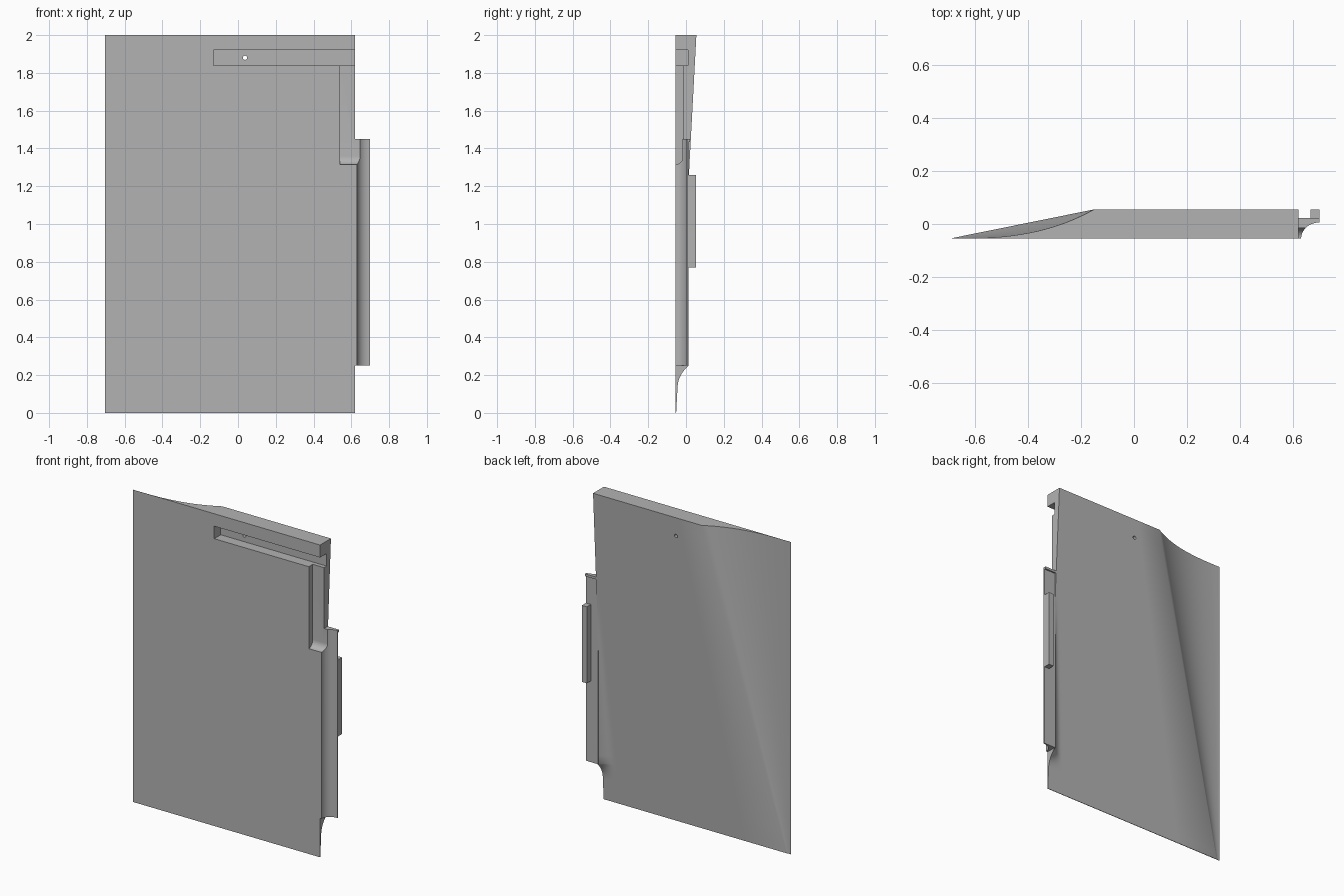
import bpy, bmesh, math
from mathutils import Matrix

cube = bpy.data.objects.get("Cube")
if cube:
    bpy.data.objects.remove(cube, do_unlink=True)

grey = bpy.data.materials.new("plain_grey")
grey.use_nodes = True
grey.diffuse_color = (0.45, 0.45, 0.45, 1)
grey.node_tree.nodes["Principled BSDF"].inputs["Base Color"].default_value = grey.diffuse_color

LEFT, RIGHT, FRONT, HEIGHT = -0.705, 0.62, -0.055, 2.0
GRIP_BOTTOM, GRIP_TOP, GRIP_BACK = 0.25, 1.45, 0.013


def finish(bm, name):
    bmesh.ops.recalc_face_normals(bm, faces=bm.faces[:])
    mesh = bpy.data.meshes.new(name)
    bm.to_mesh(mesh)
    bm.free()
    obj = bpy.data.objects.new(name, mesh)
    bpy.context.collection.objects.link(obj)
    mesh.materials.append(grey)
    return obj


def box(name, x, y, z):
    bm = bmesh.new()
    bmesh.ops.create_cube(bm, size=1)
    for v in bm.verts:
        for i, (a, b) in enumerate((x, y, z)):
            v.co[i] = a if v.co[i] < 0 else b
    return finish(bm, name)


def prism(name, outline, axis, start, end):
    """Extrude a closed 2D outline along axis 0 (y, z outline) or 2 (x, y outline)."""
    bm = bmesh.new()
    at = (lambda p, q: (q, *p)) if axis == 0 else (lambda p, q: (*p, q))
    rings = [[bm.verts.new(at(p, q)) for p in outline] for q in (start, end)]
    n = len(outline)
    for ring in rings:
        bm.faces.new(ring)
    for i in range(n):
        j = (i + 1) % n
        bm.faces.new((rings[0][i], rings[0][j], rings[1][j], rings[1][i]))
    return finish(bm, name)


def back_y(x, z):
    """Back of the wedge: flared hollow at one side, swelling beside the grip."""
    thick = 0.003 + 0.107 * z / HEIGHT
    ridge = -0.68 + 0.265 * z
    if x < ridge:
        return FRONT + thick * ((x - LEFT) / (ridge - LEFT)) ** 2.8
    y = FRONT + thick
    swell = max(0.0, GRIP_BACK - y)
    if swell and x > RIGHT - 0.13:
        width = 0.02 + 1.4 * swell
        fade = max(0.0, 1 - (RIGHT - x) / width) ** 2.2
        drop = max(0.0, 1 - max(0.0, GRIP_BOTTOM - z) / 0.12) ** 2.5
        y += swell * fade * drop
    return y


def make_panel():
    bm = bmesh.new()
    levels = [0, 0.04, 0.08, 0.12] + [0.13 + 0.01 * i for i in range(13)]
    levels += [0.3 + 0.1 * i for i in range(18)]
    fronts, backs = [], []
    for z in levels:
        ridge = -0.68 + 0.265 * z
        xs = [LEFT + (ridge - LEFT) * i / 16 for i in range(17)]
        xs += [ridge + (RIGHT - 0.12 - ridge) * i / 4 for i in range(1, 5)]
        xs += [RIGHT - 0.12 + 0.01 * i for i in range(1, 13)]
        backs.append([bm.verts.new((x, back_y(x, z), z)) for x in xs])
        fronts.append([bm.verts.new((x, FRONT - (0.001 if x == LEFT else 0), z)) for x in xs])
        for v in fronts[-1]:
            v.co.y = FRONT
        backs[-1][0].co.y += 0.001
    rows, cols = len(levels), len(backs[0])
    for r in range(rows - 1):
        for grid in (fronts, backs):
            for c in range(cols - 1):
                bm.faces.new((grid[r][c], grid[r][c + 1], grid[r + 1][c + 1], grid[r + 1][c]))
        for c in (0, cols - 1):
            bm.faces.new((fronts[r][c], backs[r][c], backs[r + 1][c], fronts[r + 1][c]))
    for r in (0, rows - 1):
        for c in range(cols - 1):
            bm.faces.new((fronts[r][c], fronts[r][c + 1], backs[r][c + 1], backs[r][c]))
    return finish(bm, "wedge_panel")


def cut(obj, cutters):
    bpy.context.view_layer.objects.active = obj
    for c in cutters:
        mod = obj.modifiers.new("cut", "BOOLEAN")
        mod.operation, mod.solver, mod.object = "DIFFERENCE", "EXACT", c
        bpy.ops.object.modifier_apply(modifier=mod.name)


panel = make_panel()

# Side grip with a hollow front
hollow = [(0.70 - 0.07 * math.cos(t), FRONT + 0.061 * math.sin(t))
          for t in (math.pi / 2 * i / 14 for i in range(15))]
grip = prism("side_grip", [(0.615, FRONT)] + hollow + [(0.70, GRIP_BACK), (0.615, GRIP_BACK)],
             2, GRIP_BOTTOM, GRIP_TOP)
box("grip_top_lip", (0.615, 0.70), (0.007, 0.022), (1.435, GRIP_TOP))
box("rear_catch", (0.665, 0.70), (GRIP_BACK - 0.002, 0.054), (0.77, 1.26))

# Cutters: horizontal slot, vertical slot with rounded foot, pin hole
slot = box("horizontal_slot_cutter", (-0.13, 0.66), (-0.1, 0.011), (1.84, 1.92))
foot = [(FRONT + 0.04 * math.sin(t), 1.36 - 0.045 * math.cos(t))
        for t in (math.pi / 2 * i / 8 for i in range(9))]
groove = prism("vertical_slot_cutter", [(-0.1, 1.315)] + foot + [(-0.015, 1.88), (-0.1, 1.88)],
               0, 0.54, 0.645)
bm = bmesh.new()
bmesh.ops.create_cone(bm, cap_ends=True, segments=20, radius1=0.011, radius2=0.011, depth=0.4,
                      matrix=Matrix.Translation((0.037, 0, 1.88)) @ Matrix.Rotation(math.pi / 2, 4, "X"))
pin = finish(bm, "pin_hole_cutter")

cut(panel, (slot, groove, pin))
cut(grip, (groove,))
for c in (slot, groove, pin):
    bpy.data.objects.remove(c, do_unlink=True)

# Soft curves, crisp edges
for obj in (panel, grip):
    bpy.ops.object.select_all(action="DESELECT")
    obj.select_set(True)
    bpy.context.view_layer.objects.active = obj
    bpy.ops.object.shade_smooth_by_angle(angle=math.radians(30))
